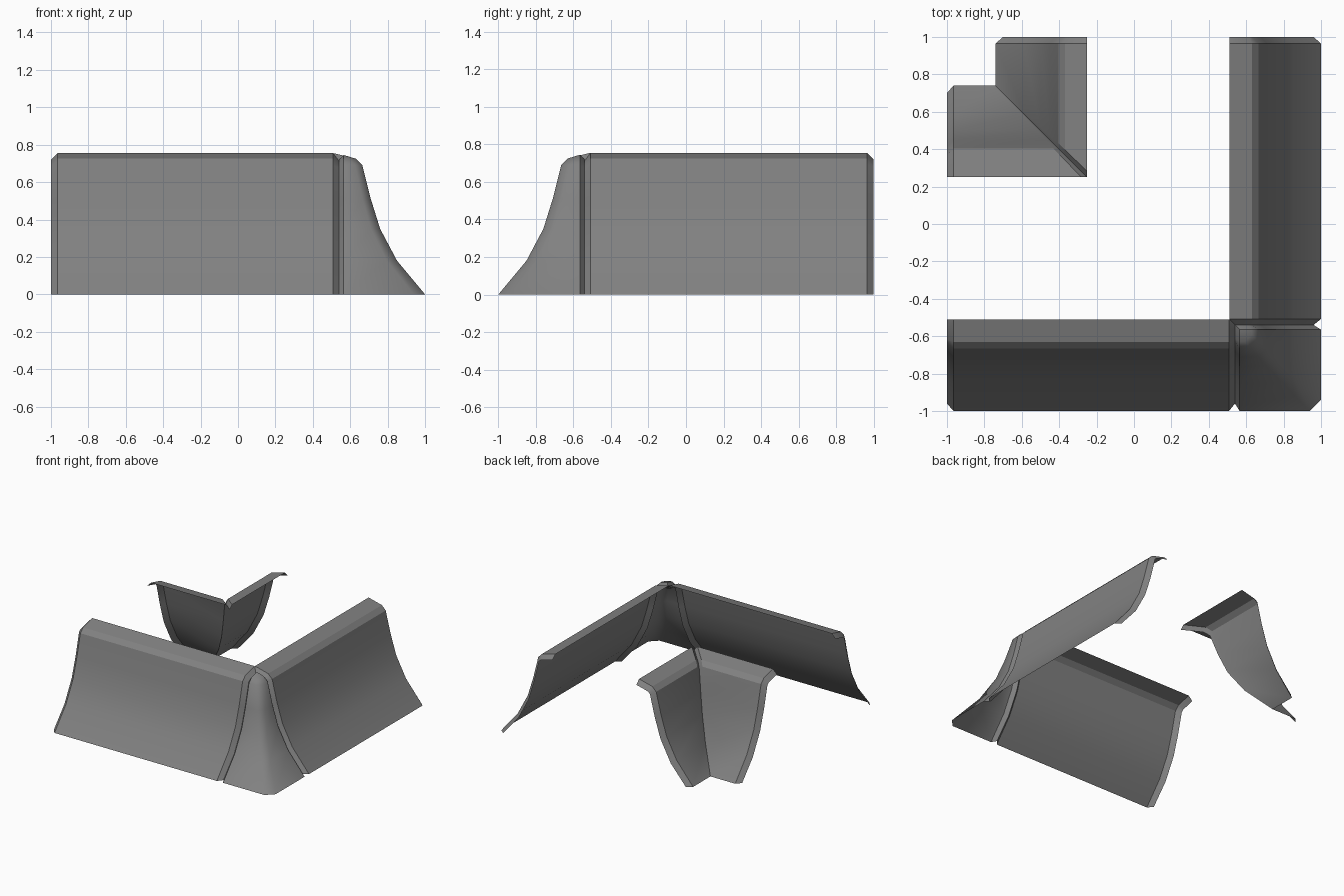
import bpy, bmesh, math
from mathutils import Vector

cube = bpy.data.objects.get("Cube")
if cube:
    bpy.data.objects.remove(cube, do_unlink=True)

grey = bpy.data.materials.new("stone grey")
grey.use_nodes = True
COLOR = (0.22, 0.22, 0.22, 1)
grey.diffuse_color = COLOR
grey.node_tree.nodes["Principled BSDF"].inputs["Base Color"].default_value = COLOR

# Curved slope: (distance outwards, height) from foot to top edge
FOOT = [(1, 0), (0.85, 0.18), (0.76, 0.35), (0.71, 0.51), (0.665, 0.69), (0.63, 0.725)]
WALL = FOOT + [(0.51, 0.755)]
CORNER = FOOT + [(0.565, 0.745)]
RIM = 0.035


def inset(profile, last):
    """Slope profile pushed inwards by the rim depth, with fixed ends."""
    result = [(profile[0][0] - 0.04, 0)]
    for i in range(1, len(profile) - 1):
        a, b = Vector(profile[i - 1]), Vector(profile[i + 1])
        t = (b - a).normalized()
        n = Vector((-t.y, t.x))
        p = Vector(profile[i]) + n * RIM
        result.append((p.x, p.y))
    return result + [last]


def sheet(name, rows, angle, flip=False):
    """Open surface through rows of points."""
    bm = bmesh.new()
    grid = [[bm.verts.new(p) for p in row] for row in rows]
    for r, s in zip(grid, grid[1:]):
        for j in range(len(r) - 1):
            bm.faces.new((r[j], s[j], s[j + 1], r[j + 1]))
    bmesh.ops.remove_doubles(bm, verts=bm.verts, dist=0.0005)
    if flip:
        bmesh.ops.reverse_faces(bm, faces=bm.faces)
    mesh = bpy.data.meshes.new(name)
    bm.to_mesh(mesh)
    bm.free()
    mesh.materials.append(grey)
    obj = bpy.data.objects.new(name, mesh)
    bpy.context.collection.objects.link(obj)
    bpy.ops.object.select_all(action='DESELECT')
    bpy.context.view_layer.objects.active = obj
    obj.select_set(True)
    bpy.ops.object.shade_smooth_by_angle(angle=math.radians(angle))
    return obj


def swap(row):
    """Mirror a row across the corner diagonal."""
    return [(-y, -x, z) for x, y, z in row]


# Straight walls with turned-in end rims
wall_in = inset(WALL, (0.51, 0.72))
stations = [(-1, wall_in), (-0.965, WALL), (0.508, WALL), (0.54, wall_in)]
rows = [[(x, -d, z) for d, z in prof] for x, prof in stations]
sheet("front_wall", rows, 30)
sheet("side_wall", [swap(r) for r in rows], 30, flip=True)

# Outer corner with a chamfered edge
corner_in = inset(CORNER, (0.54, 0.72))
start = CORNER[-1][0]
half = [
    [(0.54, -d, z) for d, z in corner_in],
    [(start, -d, z) for d, z in CORNER],
    [(max(start, d - 0.03 - 0.03 * (1 - z)), -d, z) for d, z in CORNER],
]
sheet("outer_corner", half + [swap(r) for r in reversed(half)], 47)

# Inner corner: two wings meeting in a narrow valley
SHIFT = 0.26
inner = [(d - SHIFT, z) for d, z in WALL]
inner_in = [(d - SHIFT, z) for d, z in wall_in]
gap = [0.03 * z / 0.755 for d, z in inner]
wing = [
    [(-d, 1, z) for d, z in inner_in],
    [(-d, 1 - RIM, z) for d, z in inner],
    [(-d, d + g, z) for (d, z), g in zip(inner, gap)],
]
valley = [(-d, d, z - g) for (d, z), g in zip(inner, gap)]
sheet("inner_corner", wing + [valley] + [swap(r) for r in reversed(wing)], 30)
